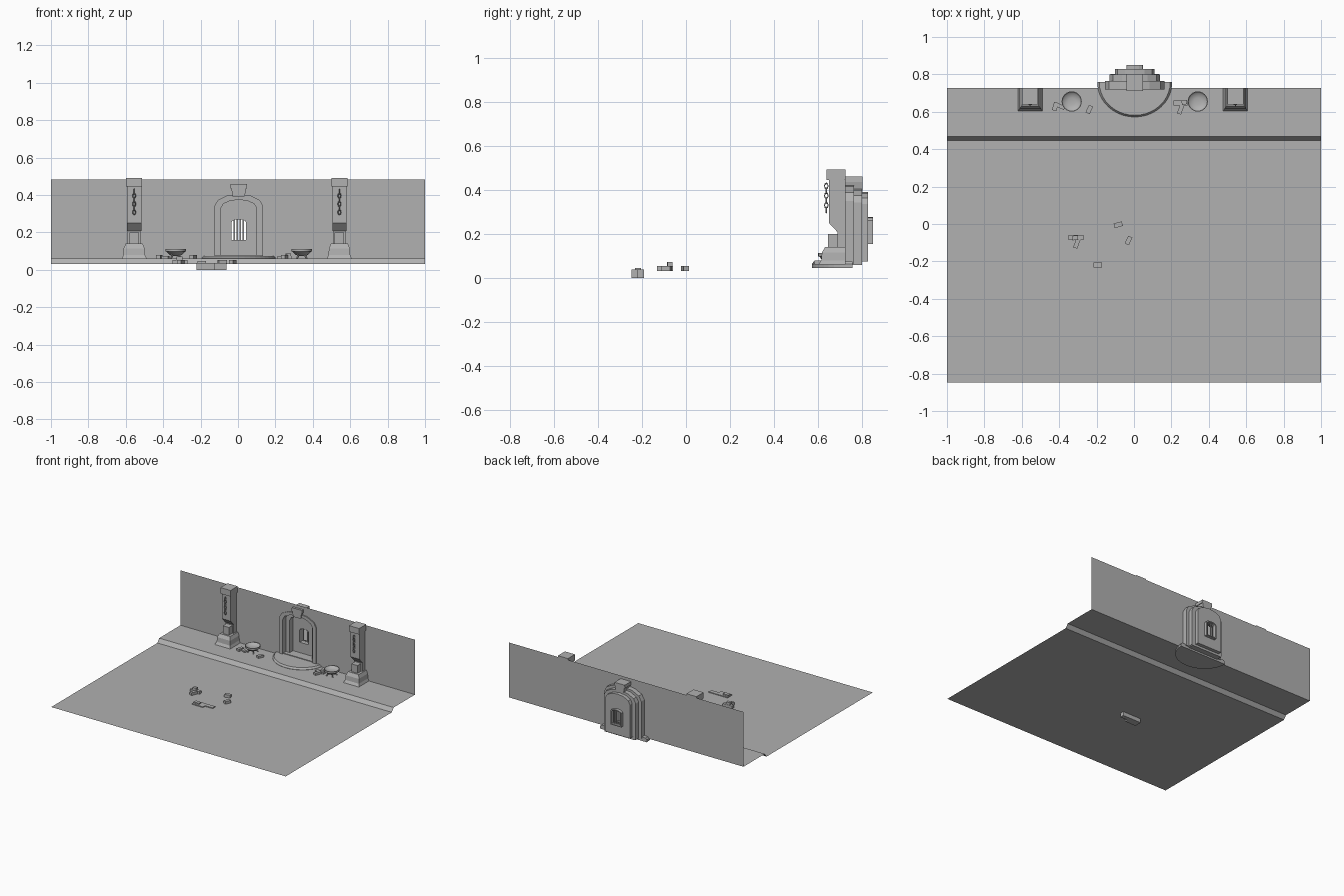
import bpy, bmesh, math
from mathutils import Matrix, Vector

if "Cube" in bpy.data.objects:
    bpy.data.objects.remove(bpy.data.objects["Cube"])

# one dark stone colour for everything
stone = bpy.data.materials.new("stone")
stone.diffuse_color = (.44, .44, .44, 1)
stone.use_nodes = True
stone.node_tree.nodes["Principled BSDF"].inputs["Base Color"].default_value = stone.diffuse_color


def mesh(name, verts, faces, fix=True, shift=.004):
    me = bpy.data.meshes.new(name)
    me.from_pydata([(v[0] + shift, v[1], v[2]) for v in verts], [], faces)
    me.materials.append(stone)
    if fix:
        bm = bmesh.new()
        bm.from_mesh(me)
        bmesh.ops.recalc_face_normals(bm, faces=bm.faces)
        bm.to_mesh(me)
        bm.free()
    ob = bpy.data.objects.new(name, me)
    bpy.context.collection.objects.link(ob)
    return ob


def box(name, x, y, z, rot=0):
    """Box from (min, max) ranges, turned about its own vertical axis."""
    c = Vector(((x[0] + x[1]) / 2, (y[0] + y[1]) / 2, 0))
    r = Matrix.Rotation(math.radians(rot), 3, 'Z')
    v = [r @ (Vector((a, b, h)) - c) + c for h in z for b in y for a in x]
    return mesh(name, v, [(0, 2, 3, 1), (4, 5, 7, 6), (0, 1, 5, 4),
                          (1, 3, 7, 5), (3, 2, 6, 7), (2, 0, 4, 6)])


def loft(name, rings, cap=True):
    """Skin a stack of equal closed rings."""
    n = len(rings[0])
    v = [p for r in rings for p in r]
    f = [(k * n + i, k * n + (i + 1) % n, (k + 1) * n + (i + 1) % n, (k + 1) * n + i)
         for k in range(len(rings) - 1) for i in range(n)]
    if cap:
        f += [tuple(range(n))[::-1], tuple(range((len(rings) - 1) * n, len(rings) * n))]
    return mesh(name, v, f)


def arch(w, z0, spring, top, n=6):
    """Arched outline from lower right, over the top, to lower left."""
    pts = [(w, z0)]
    for i in range(n + 1):
        a = math.pi * i / n
        pts.append((w * math.cos(a), spring + (top - spring) * math.sin(a)))
    return pts + [(-w, z0)]


def arch_ring(name, outer, inner, y0, y1, closed=False):
    n = len(outer)
    v = [(x, y, z) for o, y in ((outer, y0), (inner, y0), (inner, y1), (outer, y1)) for x, z in o]
    f = []
    for i in range(n if closed else n - 1):
        j = (i + 1) % n
        for k in range(4):
            m = (k + 1) % 4
            f.append((k * n + i, k * n + j, m * n + j, m * n + i))
    if not closed:
        f += [(0, n, 2 * n, 3 * n), tuple(k * n + n - 1 for k in (3, 2, 1, 0))]
    return mesh(name, v, f)


# floor sheet with a step up to a ledge
W = .728
prof = [(-.847, .031), (.446, .031), (.468, .06), (W, .06)]
mesh("stepped_floor", [(x, y, z) for y, z in prof for x in (-1, 1)],
     [(2 * i, 2 * i + 1, 2 * i + 3, 2 * i + 2) for i in range(3)], False, 0)

# back wall sheet with an opening for the doorway
outline = [(1, .06), (1, .483), (-1, .483), (-1, .06)] + arch(.14, .06, .345, .41)[::-1]
mesh("back_wall", [(x, W, z) for x, z in outline], [tuple(range(len(outline)))], False, 0)

# doorway: nested arches, door panel, barred window, threshold, keystone
Z = .065
a1, a2, a3 = arch(.158, Z, .35, .425), arch(.128, Z, .34, .402), arch(.095, Z, .33, .375)
win = arch(.038, .16, .255, .27)
arch_ring("outer_arch", a1, a2, .72, .765)
arch_ring("inner_arch", arch(.135, Z, .342, .408), a3, .76, .80)
arch_ring("door_panel", arch(.105, .075, .335, .39), win, .80, .828, True)
arch_ring("window_frame", arch(.045, .153, .26, .277), win, .815, .85, True)
box("threshold", (-.13, .13), (.73, .801), (.058, .08))
for i in range(4):
    x = -.024 + i * .016
    box("window_bar", (x - .003, x + .003), (.83, .836), (.158, .27))
loft("keystone", [[(-w, .711, z), (w, .711, z), (w, .803, z), (-w, .803, z)]
                  for w, z in ((.032, .393), (.04, .435), (.045, .435), (.043, .46))])


# half-round doorstep with a sloped edge
def half_disc(r, z, n=20):
    return [(r * math.cos(math.pi + math.pi * i / n), .758 + .93 * r * math.sin(math.pi + math.pi * i / n), z)
            for i in range(n + 1)]
loft("doorstep", [half_disc(.2, .045), half_disc(.2, .062), half_disc(.19, .075)])


def square(cx, w, y0, y1, z):
    return [(cx - w, y0, z), (cx + w, y0, z), (cx + w, y1, z), (cx - w, y1, z)]


B = W - .002
for cx in (-.559, .538):
    # pillar base, pilaster and foot block
    loft("pillar_base", [square(cx, .066, .603, B, .061), square(cx, .058, .615, B, .08),
                         square(cx, .056, .618, B, .115), square(cx, .045, .632, B, .14)])
    box("pilaster", (cx - .035, cx + .035), (.69, B), (.135, .45))
    box("foot_block", (cx - .026, cx + .026), (.645, .69), (.135, .2))
    # overhanging shaft with a sloped underside
    side = [(.65, .45), (.65, .25), (.69, .207), (.72, .207), (.72, .45)]
    loft("pillar_shaft", [[(cx + s, y, z) for y, z in side] for s in (-.038, .038)])
    box("pillar_cap", (cx - .043, cx + .043), (.64, B), (.445, .492))
    # hanging chain of alternating links
    for i in range(6):
        z = .418 - i * .022

        def link_ring(a):
            pts = []
            for b in range(4):
                r = 1 + .28 * math.cos(b * math.pi / 2)
                u, h = .008 * r * math.cos(a), .0125 * r * math.sin(a)
                t = .0028 * math.sin(b * math.pi / 2)
                pts.append((cx + (u if i % 2 else t), .638 + (t if i % 2 else u), z + h))
            return pts
        loft("chain_link", [link_ring(2 * math.pi * k / 8) for k in range(9)], False)

for cx in (-.337, .337):
    # brazier bowl (smooth) and splayed legs
    bowl = [(.018, .074), (.036, .082), (.049, .097), (.054, .098),
            (.054, .112), (.051, .112), (.043, .103), (.02, .097)]
    ob = loft("brazier_bowl", [[(cx + r * math.cos(math.pi * i / 12), .655 + r * math.sin(math.pi * i / 12), z)
                                for i in range(24)] for r, z in bowl])
    bpy.ops.object.select_all(action='DESELECT')
    bpy.context.view_layer.objects.active = ob
    ob.select_set(True)
    bpy.ops.object.shade_smooth_by_angle(angle=math.radians(40))
    for k in range(4):
        a = math.pi / 4 + k * math.pi / 2
        d, t = Vector((math.cos(a), math.sin(a), 0)), Vector((-math.sin(a), math.cos(a), 0))
        o = Vector((cx, .655, 0))
        loft("brazier_leg", [[o + d * (r + p) + t * q + Vector((0, 0, z))
                              for p, q in ((-.004, -.004), (.004, -.004), (.004, .004), (-.004, .004))]
                             for r, z in ((.036, .061), (.026, .076), (.035, .09))])


# rubble bricks: centre x, y, length, width, bottom, top, turn
rubble = [(-.315, -.072, .08, .025, .032, .053, 0), (-.318, -.074, .03, .024, .053, .072, 5),
          (-.31, -.105, .05, .023, .032, .053, 70), (-.088, -.004, .045, .025, .032, .053, 15),
          (-.033, -.088, .045, .024, .032, .053, 65),
          (-.425, .628, .045, .024, .061, .078, 75), (-.395, .628, .045, .02, .061, .073, -25),
          (-.243, .612, .045, .024, .061, .078, 65),
          (.245, .647, .075, .025, .061, .073, 0), (.265, .65, .028, .022, .073, .088, 10),
          (.245, .612, .05, .023, .061, .078, 70)]
for x, y, l, w, z0, z1, rot in rubble:
    box("rubble_brick", (x - l / 2, x + l / 2), (y - w / 2, y + w / 2), (z0, z1), rot)

# sunken flagstones with a chip on top
box("sunken_slab_large", (-.225, -.13), (-.247, -.19), (0, .037))
box("sunken_slab_small", (-.13, -.065), (-.222, -.19), (0, .037))
box("stone_chip", (-.22, -.175), (-.232, -.205), (.036, .046))
